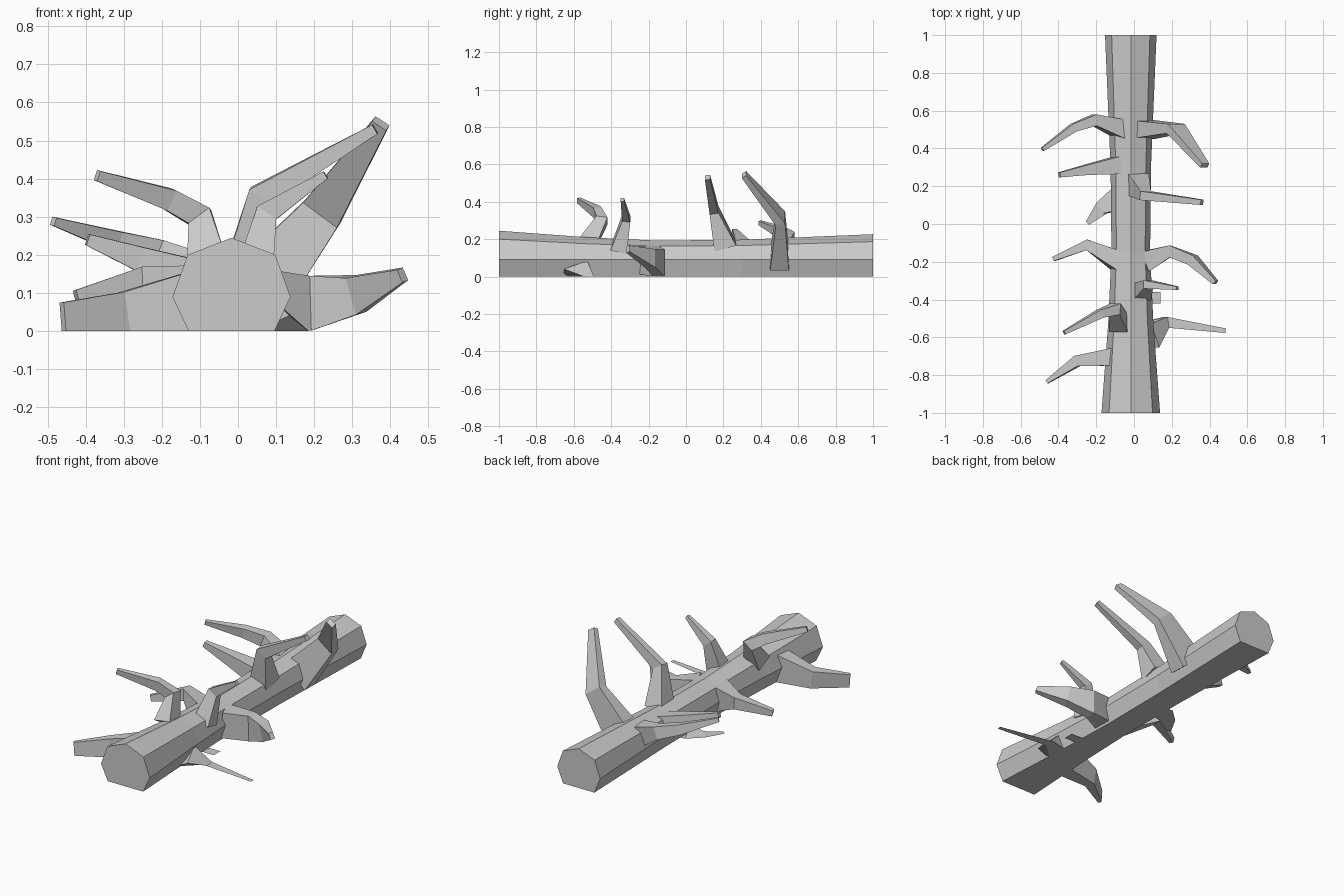
import bpy
from mathutils import Vector

if "Cube" in bpy.data.objects:
    bpy.data.objects.remove(bpy.data.objects["Cube"])


def loft(name, rings):
    """Skin a list of equal-sized rings, capping both ends; nothing goes below ground."""
    n = len(rings[0])
    verts = [(p[0], p[1], max(p[2], 0.0)) for r in rings for p in r]
    faces = [(i * n + k, i * n + (k + 1) % n, (i + 1) * n + (k + 1) % n, (i + 1) * n + k)
             for i in range(len(rings) - 1) for k in range(n)]
    faces.append(tuple(reversed(range(n))))
    faces.append(tuple(range((len(rings) - 1) * n, len(rings) * n)))
    mesh = bpy.data.meshes.new(name)
    mesh.from_pydata(verts, [], faces)
    mesh.update()
    obj = bpy.data.objects.new(name, mesh)
    bpy.context.collection.objects.link(obj)
    # consistent outward normals
    bpy.context.view_layer.objects.active = obj
    obj.select_set(True)
    bpy.ops.object.mode_set(mode='EDIT')
    bpy.ops.mesh.select_all(action='SELECT')
    bpy.ops.mesh.normals_make_consistent(inside=False)
    bpy.ops.object.mode_set(mode='OBJECT')
    obj.select_set(False)
    return obj


def branch(name, path):
    """Tapered four-sided limb; each point is x, y, z, half height, half width."""
    pts = [Vector(p[:3]) for p in path]
    rings = []
    for i, p in enumerate(pts):
        t = Vector()
        if i > 0:
            t += (p - pts[i - 1]).normalized()
        if i < len(pts) - 1:
            t += (pts[i + 1] - p).normalized()
        t.normalize()
        w = Vector((0, 1, 0))
        w = (w - t * w.dot(t)).normalized()
        v = t.cross(w)
        a, b = path[i][3:]
        rings.append([p + v * a * sv + w * b * sw
                      for sv, sw in ((1, 1), (1, -1), (-1, -1), (-1, 1))])
    return loft(name, rings)


# Trunk: octagonal log, flattened underneath and pinched in the middle
profile = [(-.113, -.09), (-.155, 0), (-.115, .11), (0, .155), (.115, .11), (.155, 0), (.113, -.09)]
sections = [(-1, 1), (-.52, .77), (-.15, .66), (.3, .69), (1, .88)]
rings = []
for y, s in sections:
    rings.append([(-.017 + x * s, y, 0 if z < 0 else .09 + z * s) for x, z in profile])
loft("trunk", rings)

# Limbs on the left side, front to back
left = [
    [(-.07, -.70, .08, .09, .05), (-.30, -.725, .04, .062, .028), (-.46, -.835, .03, .045, .01)],
    [(-.08, -.53, .17, .05, .05), (-.10, -.45, .30, .034, .03), (-.18, -.475, .345, .029, .022),
     (-.37, -.575, .408, .014, .01)],
    [(-.06, -.21, .09, .08, .055), (-.25, -.11, .135, .034, .028), (-.425, -.185, .09, .017, .012)],
    [(-.06, .315, .12, .055, .05), (-.26, .285, .19, .032, .026), (-.395, .26, .24, .015, .013)],
    [(-.06, .50, .13, .06, .05), (-.21, .55, .205, .036, .03), (-.32, .51, .235, .028, .022),
     (-.485, .395, .288, .011, .01)],
]
for i, path in enumerate(left):
    branch(f"left_limb_{i + 1}", path)

# Limbs on the right side, front to back
right = [
    [(.04, -.36, .14, .05, .045), (.075, -.32, .31, .03, .022), (.23, -.34, .41, .011, .009)],
    [(.05, -.20, .09, .075, .055), (.19, -.145, .073, .072, .032), (.31, -.19, .095, .05, .028),
     (.432, -.31, .147, .018, .012)],
    [(.02, .21, .16, .055, .06), (.06, .15, .355, .034, .024), (.36, .115, .53, .014, .014)],
    [(.04, .50, .09, .09, .05), (.22, .505, .31, .055, .026), (.375, .31, .545, .022, .014)],
]
for i, path in enumerate(right):
    branch(f"right_limb_{i + 1}", path)

# Drooping limbs pressed flat where they meet the ground
branch("ground_limb_right", [(.07, -.59, .02, .06, .07), (.17, -.52, -.08, .03, .028),
                             (.485, -.565, -.1, .01, .012)])
branch("ground_limb_left", [(-.09, .13, .0, .02, .06), (-.17, .085, -.08, .02, .035),
                            (-.245, .005, -.1, .012, .01)])
branch("ground_stub", [(.06, -.39, -.05, .01, .03), (.14, -.39, -.05, .01, .03)])
